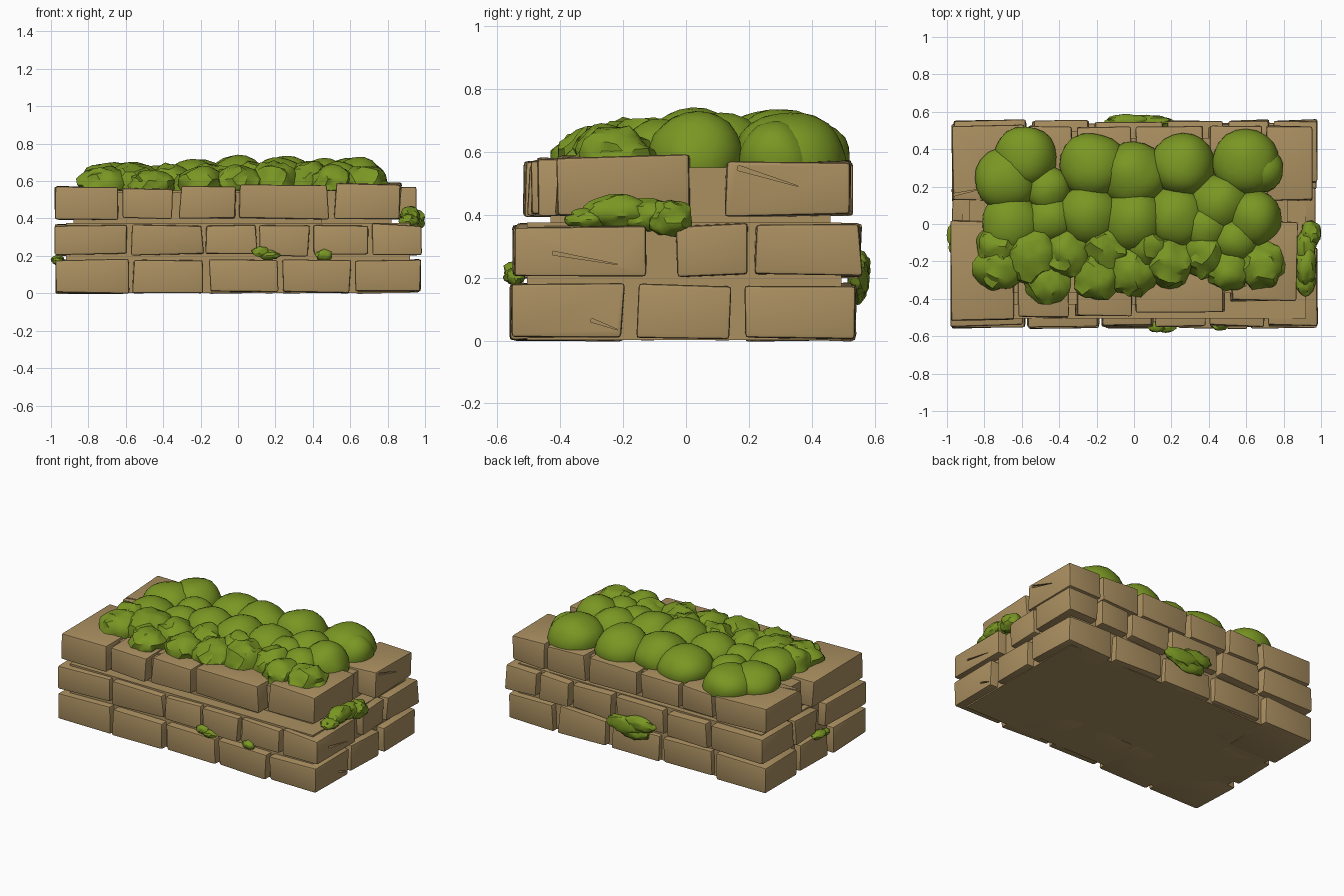
import bpy, bmesh, math, random
from mathutils import Vector, Matrix, noise

if "Cube" in bpy.data.objects:
    bpy.data.objects.remove(bpy.data.objects["Cube"])

random.seed(7)


def material(name, rgb):
    m = bpy.data.materials.new(name)
    m.diffuse_color = (*rgb, 1)
    m.use_nodes = True
    m.node_tree.nodes["Principled BSDF"].inputs["Base Color"].default_value = m.diffuse_color
    return m


STONE = material("tan stone", (0.41, 0.28, 0.12))
MOSS = material("moss green", (0.195, 0.31, 0.017))


def finish(bm, name, mat, angle):
    bmesh.ops.recalc_face_normals(bm, faces=bm.faces)
    me = bpy.data.meshes.new(name)
    bm.to_mesh(me)
    bm.free()
    me.materials.append(mat)
    ob = bpy.data.objects.new(name, me)
    bpy.context.collection.objects.link(ob)
    if angle:
        smooth(ob, angle)
    return ob


def smooth(ob, angle):
    bpy.ops.object.select_all(action='DESELECT')
    ob.select_set(True)
    bpy.context.view_layer.objects.active = ob
    bpy.ops.object.shade_smooth_by_angle(angle=math.radians(angle))


def brick(bm, x0, x1, y0, y1, z0, z1, jit=0.008, bev=0.012):
    """Hand-cut stone block: uneven corners, worn edges."""
    t = bmesh.new()
    bmesh.ops.create_cube(t, size=1)
    for v in t.verts:
        p = Vector((x0 if v.co.x < 0 else x1, y0 if v.co.y < 0 else y1,
                    z0 if v.co.z < 0 else z1))
        v.co = p + Vector([random.uniform(-jit, jit) for _ in range(3)])
        if z0 < 0.02 and p.z == z0:
            v.co.z = z0
    if bev:
        bmesh.ops.bevel(t, geom=t.edges[:], offset=bev, segments=2,
                        profile=0.6, affect='EDGES')
    me = bpy.data.meshes.new("tmp")
    t.to_mesh(me)
    t.free()
    bm.from_mesh(me)
    bpy.data.meshes.remove(me)


# --- stone courses: front / back joints in x, then the blocks in the short sides
courses = [
    dict(name="bottom_course", z=(0.004, 0.178), yf=(-0.555, -0.20), yb=(0.19, 0.54),
         front=[(-.97, -.58), (-.56, -.19), (-.15, .21), (.24, .60), (.63, .975)],
         back=[(-.97, -.60), (-.56, -.20), (-.16, .19), (.23, .59), (.63, .97)],
         mids=[(-.15, .14)]),
    dict(name="middle_course", z=(0.205, 0.367), yf=(-0.545, -0.12), yb=(0.22, 0.555),
         front=[(-.975, -.59), (-.57, -.19), (-.17, .10), (.12, .38), (.40, .70), (.72, .985)],
         back=[(-.97, -.58), (-.54, -.24), (-.21, .15), (.18, .48), (.51, .72), (.75, .975)],
         mids=[(-.03, .20)]),
    dict(name="top_course", z=(0.40, 0.568), yf=(-0.52, 0.015), yb=(0.13, 0.525),
         front=[(-.975, -.64), (-.62, -.35), (-.31, -.01), (.01, .48), (.52, .87)],
         back=[(-.97, -.59), (-.56, -.33), (-.30, -.02), (.01, .37), (.40, .69), (.71, .955)],
         mids=[]),
]
for c in courses:
    bm = bmesh.new()
    z0, z1 = c["z"]
    for key, (ya, yb) in (("front", c["yf"]), ("back", c["yb"])):
        row = c[key]
        for i, (x0, x1) in enumerate(row):
            corner = i in (0, len(row) - 1)
            p, q, top = ya, yb, z1
            if c["name"] == "top_course" and key == "front":
                p = (-.515, -.50, -.49, -.47, -.41)[i]     # stepped front line
                top = (.563, .562, .568, .575, .585)[i]
            if not corner:                                 # shallower between corners
                if key == "front":
                    q = min(q, -0.17)
                else:
                    p = max(p, 0.21)
                    q += random.uniform(-.012, 0)
            brick(bm, x0, x1, p, q, z0, top)
    for y0, y1 in c["mids"]:
        brick(bm, 0.62, 0.97, y0, y1, z0, z1)
        brick(bm, -0.97, -0.62, y0, y1, z0, z1)
    c["ob"] = finish(bm, c["name"], STONE, 0)

# --- cracks: tapered wedges cut into a few blocks (course, centre, size, turn)
cracks = [
    (0, (.98, -.26, .05), (.05, .09, .012), ('X', -20)),
    (1, (.985, -.32, .26), (.05, .21, .012), ('X', -10)),
    (2, (.96, .26, .52), (.05, .20, .016), ('X', -17)),
    (2, (-.33, -.38, .58), (.014, .12, .06), ('Z', 20)),
    (2, (.56, -.34, .59), (.09, .014, .06), ('Z', 15)),
    (2, (-.90, .17, .58), (.14, .014, .06), ('Z', 12)),
]
for ci, loc, size, (axis, ang) in cracks:
    bm = bmesh.new()
    bmesh.ops.create_cube(bm, size=1)
    long, thin = size.index(max(size)), size.index(min(size))
    for v in bm.verts:
        if v.co[long] > 0:
            v.co[thin] *= 0.1
    bm.transform(Matrix.Translation(loc) @ Matrix.Rotation(math.radians(ang), 4, axis)
                 @ Matrix.Diagonal((*size, 1)))
    cutter = finish(bm, "crack_cutter", STONE, 0)
    cutter.hide_render = True
    ob = courses[ci]["ob"]
    bpy.context.view_layer.objects.active = ob
    mod = ob.modifiers.new("crack", 'BOOLEAN')
    mod.operation = 'DIFFERENCE'
    mod.solver = 'EXACT'
    mod.object = cutter
    bpy.ops.object.modifier_apply(modifier=mod.name)
    bpy.data.objects.remove(cutter)
for c in courses:
    smooth(c["ob"], 25)

# --- solid mortar core showing in the joints
bm = bmesh.new()
brick(bm, -.92, .92, -.505, .495, 0.002, .375, 0, 0)
brick(bm, -.88, .82, -.37, .46, .36, .55, 0, 0)
brick(bm, -.88, .45, -.43, -.30, .36, .54, 0, 0)
finish(bm, "mortar_core", STONE, 0)


# --- moss
def blob(bm, c, r, rough, freq, floor=None):
    """Rounded lump, pushed in and out by noise."""
    off = Vector([random.uniform(0, 50) for _ in range(3)])
    vs = bmesh.ops.create_icosphere(bm, subdivisions=3, radius=1)["verts"]
    for v in vs:
        d = v.co.normalized()
        s = 1 + rough * noise.noise(d * freq + off)
        v.co = Vector([c[i] + d[i] * r[i] * s for i in range(3)])
        if floor is not None:
            v.co.z = max(v.co.z, floor)


# x, y, radius, top height of every cushion
cushions = [
    (-.58, .36, .165, .705), (-.68, .24, .17, .70), (-.46, .19, .12, .68), (-.22, .31, .18, .715),
    (0, .26, .175, .735), (.26, .31, .17, .735), (.60, .33, .18, .73), (.68, .29, .12, .70),
    (-.66, 0, .16, .70), (-.45, .03, .13, .68), (-.24, .05, .165, .72), (0, .02, .175, .74),
    (.22, .04, .165, .73), (.46, .11, .16, .72), (.64, .03, .15, .73), (.38, -.02, .13, .71),
    (-.72, -.23, .13, .68), (-.56, -.17, .15, .70), (-.46, -.31, .12, .66),
    (-.36, -.16, .13, .69), (-.20, -.28, .125, .68), (-.01, -.25, .135, .69),
    (.19, -.20, .14, .70), (.38, -.16, .13, .70), (.50, -.24, .12, .69), (.68, -.22, .13, .68),
    (-.14, -.12, .13, .69), (.08, -.12, .12, .70), (.54, -.08, .13, .71), (-.72, -.12, .12, .69),
]
bm = bmesh.new()
for x, y, r, top in cushions:
    rough, freq = (0.25, 2.3) if y < -0.1 else (0.08, 1.2)
    blob(bm, (x, y, .58), (r, r, top - .58), rough, freq, 0.55)
finish(bm, "top_moss", MOSS, 35)

# right tuft lies on the ledge, the rest hang out of the joints
tufts = {
    "right_moss": [((.915, -.31, .385), (.055, .07, .035)), ((.92, -.22, .41), (.055, .10, .055)),
                   ((.92, -.12, .40), (.055, .09, .05)), ((.945, -.05, .39), (.055, .07, .058))],
    "front_moss": [((.12, -.55, .222), (.045, .03, .028)), ((.17, -.55, .203), (.055, .03, .025)),
                   ((.46, -.54, .205), (.045, .028, .03))],
    "back_moss": [((-.04, .55, .235), (.11, .038, .05)), ((.07, .548, .20), (.14, .035, .06)),
                  ((.02, .545, .165), (.12, .03, .045))],
    "left_moss": [((-.965, -.06, .18), (.036, .06, .024)), ((-.96, -.12, .17), (.03, .05, .02))],
}
for name, lumps in tufts.items():
    bm = bmesh.new()
    for c, r in lumps:
        blob(bm, c, r, 0.25, 2.2)
    finish(bm, name, MOSS, 35)
